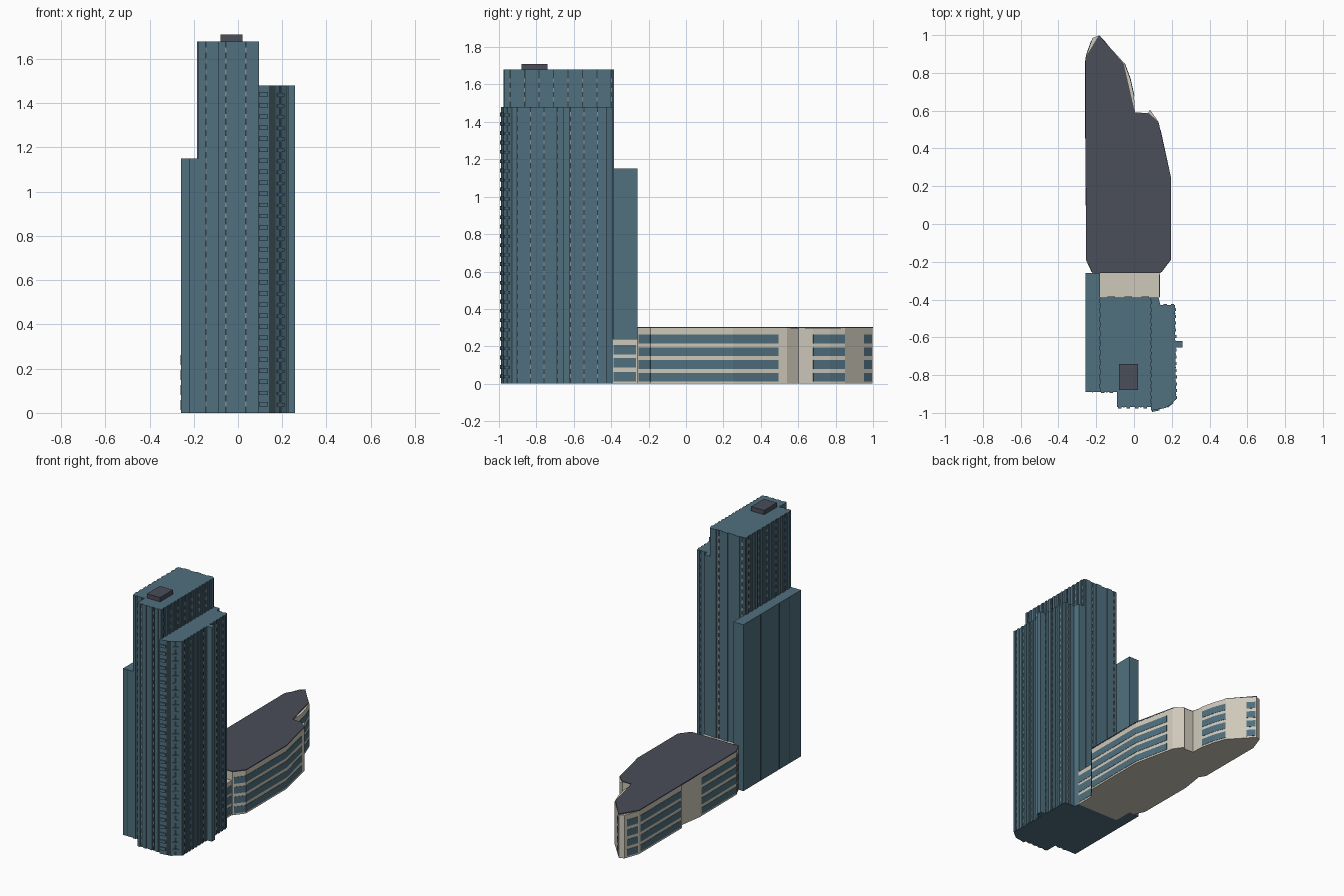
import bpy, bmesh
from mathutils import Vector

if "Cube" in bpy.data.objects:
    bpy.data.objects.remove(bpy.data.objects["Cube"])


def material(name, rgb):
    m = bpy.data.materials.new(name)
    m.diffuse_color = (*rgb, 1)
    m.use_nodes = True
    m.node_tree.nodes["Principled BSDF"].inputs["Base Color"].default_value = m.diffuse_color
    return m


TEAL = material("teal_glass", (0.08, 0.16, 0.21))
SLIT = material("dark_slit", (0.03, 0.05, 0.06))
PALE = material("pale_pane", (0.22, 0.28, 0.30))
CREAM = material("cream_wall", (0.62, 0.58, 0.49))
ROOF = material("dark_roof", (0.07, 0.075, 0.10))


def add_prism(bm, pts, z0, z1):
    """Extrude a counter-clockwise outline from z0 to z1."""
    lo = [bm.verts.new((x, y, z0)) for x, y in pts]
    hi = [bm.verts.new((x, y, z1)) for x, y in pts]
    bm.faces.new(lo[::-1])
    bm.faces.new(hi)
    for i in range(len(pts)):
        j = (i + 1) % len(pts)
        bm.faces.new((lo[i], lo[j], hi[j], hi[i]))


def finish(name, bm, mat):
    me = bpy.data.meshes.new(name)
    bm.to_mesh(me)
    bm.free()
    me.materials.append(mat)
    ob = bpy.data.objects.new(name, me)
    bpy.context.collection.objects.link(ob)
    return ob


def prism(name, pts, z0, z1, mat):
    bm = bmesh.new()
    add_prism(bm, pts, z0, z1)
    return finish(name, bm, mat)


def rect(x0, x1, y0, y1):
    return [(x0, y0), (x1, y0), (x1, y1), (x0, y1)]


def add_panel(bm, p, q, t0, t1, z0, z1, depth):
    """Thin slab standing proud of wall p-q, between fractions t0 and t1."""
    p, q = Vector(p), Vector(q)
    d = q - p
    n = Vector((d.y, -d.x)).normalized()
    a, b = p + d * t0, p + d * t1
    add_prism(bm, [a - n * 0.004, a + n * depth, b + n * depth, b - n * 0.004][::-1]
              if d.cross(n) > 0 else
              [a + n * depth, b + n * depth, b - n * 0.004, a - n * 0.004], z0, z1)


def facade(name, walls, z0, z1, pitch=0.04):
    """Vertical ribs, dark slits and dashed panes on a list of walls."""
    ribs, slits, panes = bmesh.new(), bmesh.new(), bmesh.new()
    for p, q in walls:
        length = (Vector(q) - Vector(p)).length
        n = max(1, round(length / pitch))
        for i in range(n):
            def u(f):
                return (i + f) / n
            add_panel(ribs, p, q, u(0.12), u(0.55), z0, z1, 0.006)
            if i % 2 == 0:
                add_panel(slits, p, q, u(0.68), u(0.86), z0, z1, 0.001)
                z = z0 + 0.03
                while z < z1 - 0.04:
                    add_panel(panes, p, q, u(0.71), u(0.83), z, z + 0.022, 0.002)
                    z += 0.05
    finish(name + "_ribs", ribs, TEAL)
    finish(name + "_slits", slits, SLIT)
    finish(name + "_panes", panes, PALE)


# Tower volumes
core = [(-0.18, -0.89), (-0.09, -0.89), (-0.09, -0.97), (0.09, -0.97),
        (0.09, -0.39), (-0.18, -0.39)]
wing = [(0.09, -0.988), (0.17, -0.972), (0.222, -0.93), (0.216, -0.43),
        (0.14, -0.43), (0.13, -0.39), (0.09, -0.39)]
prism("tower_core", core, 0, 1.68, TEAL)
prism("tower_right_wing", wing, 0, 1.48, TEAL)
prism("tower_left_wing", rect(-0.257, -0.18, -0.89, -0.26), 0, 1.15, TEAL)
prism("right_side_fin", rect(0.215, 0.258, -0.655, -0.62), 0, 1.48, TEAL)
prism("roof_plant_room", rect(-0.08, 0.02, -0.88, -0.74), 1.68, 1.71, ROOF)

# Tower facades
facade("core_front", [core[0:2], core[2:4]], 0, 1.68, 0.045)
facade("core_right", [core[3:5]], 1.48, 1.68)
facade("core_left", [(core[5], core[0])], 1.15, 1.68, 0.05)
facade("core_back", [core[4:6]], 0.24, 1.68, 0.09)
facade("wing_right", [wing[2:4]], 0, 1.48, 0.036)
facade("wing_back", [wing[3:5]], 0, 1.48)

# Balconies on the angled front of the right wing
balconies, recess = bmesh.new(), bmesh.new()
add_panel(recess, wing[0], wing[1], 0.62, 0.98, 0, 1.48, 0.001)
add_panel(recess, wing[1], wing[2], 0.3, 0.5, 0, 1.48, 0.001)
for k in range(29):
    z = 0.03 + k * 0.05
    add_panel(balconies, wing[0], wing[1], 0.05, 0.55, z, z + 0.02, 0.008)
    add_panel(balconies, wing[1], wing[2], 0.1, 0.7, z, z + 0.015, 0.006)
finish("front_balconies", balconies, TEAL)
finish("balcony_recesses", recess, SLIT)

# Vertical joints on the left wing
joints = bmesh.new()
for t in (0.3, 0.62, 0.8):
    add_panel(joints, (-0.257, -0.26), (-0.257, -0.89), t, t + 0.006, 0, 1.15, 0.001)
add_panel(joints, (-0.257, -0.89), (-0.18, -0.89), 0.45, 0.52, 0, 1.15, 0.001)
finish("left_wing_joints", joints, SLIT)

# Low building: cream walls with a notched left side
walls = [(-0.22, -0.26), (0.14, -0.26), (0.193, -0.19), (0.193, 0.25),
         (0.13, 0.54), (0.085, 0.605), (0.075, 0.588), (0.005, 0.59),
         (0.0, 0.68), (-0.02, 0.77), (-0.05, 0.85), (-0.185, 0.998),
         (-0.22, 0.985), (-0.257, 0.88), (-0.256, 0.41), (-0.23, 0.37),
         (-0.254, 0.21), (-0.252, -0.19)]
roof = [(-0.22, -0.26), (0.14, -0.26), (0.195, -0.19), (0.195, 0.25),
        (0.13, 0.54), (0.08, 0.585), (0.005, 0.59), (-0.055, 0.85),
        (-0.185, 1.0), (-0.258, 0.88), (-0.254, -0.19)]
prism("podium_walls", walls, 0, 0.298, CREAM)
prism("podium_roof", roof, 0.297, 0.304, ROOF)

# Window bands: wall index, start and end fraction
bands = [(1, 0.1, 1), (2, 0, 1), (3, 0, 0.84), (8, 0, 1), (9, 0, 1),
         (10, 0.68, 0.97), (12, 0.15, 0.9), (13, 0.03, 0.97),
         (16, 0.04, 0.98), (17, 0.1, 0.9)]
glass = bmesh.new()
for i, t0, t1 in bands:
    for z in (0.012, 0.08, 0.148, 0.216):
        add_panel(glass, walls[i], walls[(i + 1) % len(walls)], t0, t1, z, z + 0.046, 0.002)
finish("podium_windows", glass, TEAL)

# Link between tower and low building
prism("link_block", rect(-0.18, 0.135, -0.39, -0.26), 0, 0.24, CREAM)
glass = bmesh.new()
for z in (0.012, 0.086, 0.156):
    add_panel(glass, (0.135, -0.39), (0.135, -0.26), 0.02, 0.95, z, z + 0.052, 0.002)
finish("link_windows", glass, TEAL)
